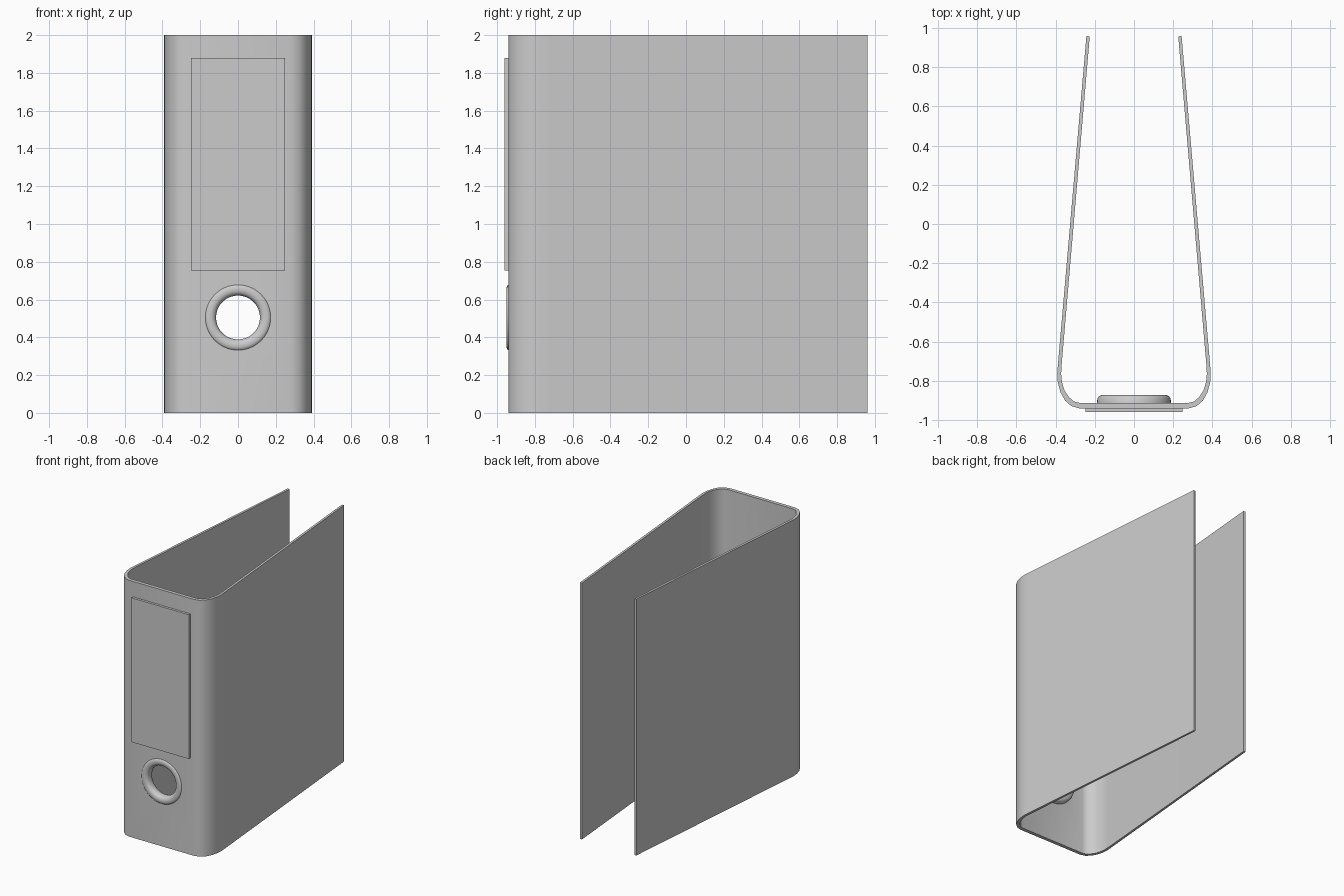
import bpy, bmesh, math

if "Cube" in bpy.data.objects:
    bpy.data.objects.remove(bpy.data.objects["Cube"])

def finish(name, bm):
    bmesh.ops.recalc_face_normals(bm, faces=bm.faces)
    me = bpy.data.meshes.new(name)
    bm.to_mesh(me)
    bm.free()
    ob = bpy.data.objects.new(name, me)
    bpy.context.collection.objects.link(ob)
    return ob

def smooth(ob, deg=35):
    bpy.ops.object.select_all(action='DESELECT')
    ob.select_set(True)
    bpy.context.view_layer.objects.active = ob
    bpy.ops.object.shade_smooth_by_angle(angle=math.radians(deg))

def lathe(name, profile, z, segs=48):
    """Spin a closed (radius, y) profile about the y axis at height z."""
    bm = bmesh.new()
    rings = [[bm.verts.new((r * math.cos(2 * math.pi * i / segs), y,
                            z + r * math.sin(2 * math.pi * i / segs)))
              for r, y in profile] for i in range(segs)]
    n = len(profile)
    for i in range(segs):
        a, b = rings[i], rings[(i + 1) % segs]
        for j in range(n):
            k = (j + 1) % n
            bm.faces.new((a[j], a[k], b[k], b[j]))
    return finish(name, bm)

# Cover: U-shaped wall, half profile (outer, inner) mirrored in x
outer = [(0.28, -0.941), (0.32, -0.93), (0.352, -0.902), (0.375, -0.86),
         (0.389, -0.81), (0.392, -0.765), (0.389, -0.725), (0.243, 0.96)]
inner = [(0.28, -0.913), (0.308, -0.906), (0.334, -0.882), (0.355, -0.85),
         (0.368, -0.806), (0.372, -0.765), (0.37, -0.725), (0.226, 0.958)]
def full(p):
    return [(-x, y) for x, y in reversed(p)] + p
bm = bmesh.new()
cols = []
for (ox, oy), (ix, iy) in zip(full(outer), full(inner)):
    cols.append([bm.verts.new(c) for c in
                 ((ox, oy, 0), (ox, oy, 2), (ix, iy, 2), (ix, iy, 0))])
for a, b in zip(cols, cols[1:]):
    for j in range(4):
        k = (j + 1) % 4
        bm.faces.new((a[j], a[k], b[k], b[j]))
bm.faces.new(cols[0])
bm.faces.new(cols[-1])
cover = finish("cover", bm)

# Finger hole cut through the spine
HOLE_Z = 0.505
bpy.ops.mesh.primitive_cylinder_add(vertices=48, radius=0.15, depth=0.3,
                                    location=(0, -0.92, HOLE_Z),
                                    rotation=(math.pi / 2, 0, 0))
cutter = bpy.context.object
cutter.name = "hole_cutter"
mod = cover.modifiers.new("finger_hole", 'BOOLEAN')
mod.operation = 'DIFFERENCE'
mod.solver = 'EXACT'
mod.object = cutter
bpy.context.view_layer.objects.active = cover
bpy.ops.object.modifier_apply(modifier=mod.name)
bpy.data.objects.remove(cutter, do_unlink=True)
smooth(cover)

# Grommet: rounded ring lining the hole, with a wider flange inside
ring = lathe("finger_ring",
             [(0.175, -0.938), (0.170, -0.945), (0.158, -0.950), (0.143, -0.950),
              (0.130, -0.946), (0.121, -0.936), (0.116, -0.920), (0.116, -0.902),
              (0.121, -0.888), (0.132, -0.878), (0.146, -0.874), (0.168, -0.874),
              (0.180, -0.880), (0.187, -0.893), (0.189, -0.914), (0.175, -0.916)],
             HOLE_Z)
smooth(ring, 50)

# Label plate on the spine
bm = bmesh.new()
bmesh.ops.create_cube(bm, size=1)
for v in bm.verts:
    v.co = (v.co.x * 0.495, -0.949 + v.co.y * 0.022, 1.317 + v.co.z * 1.125)
finish("label", bm)
